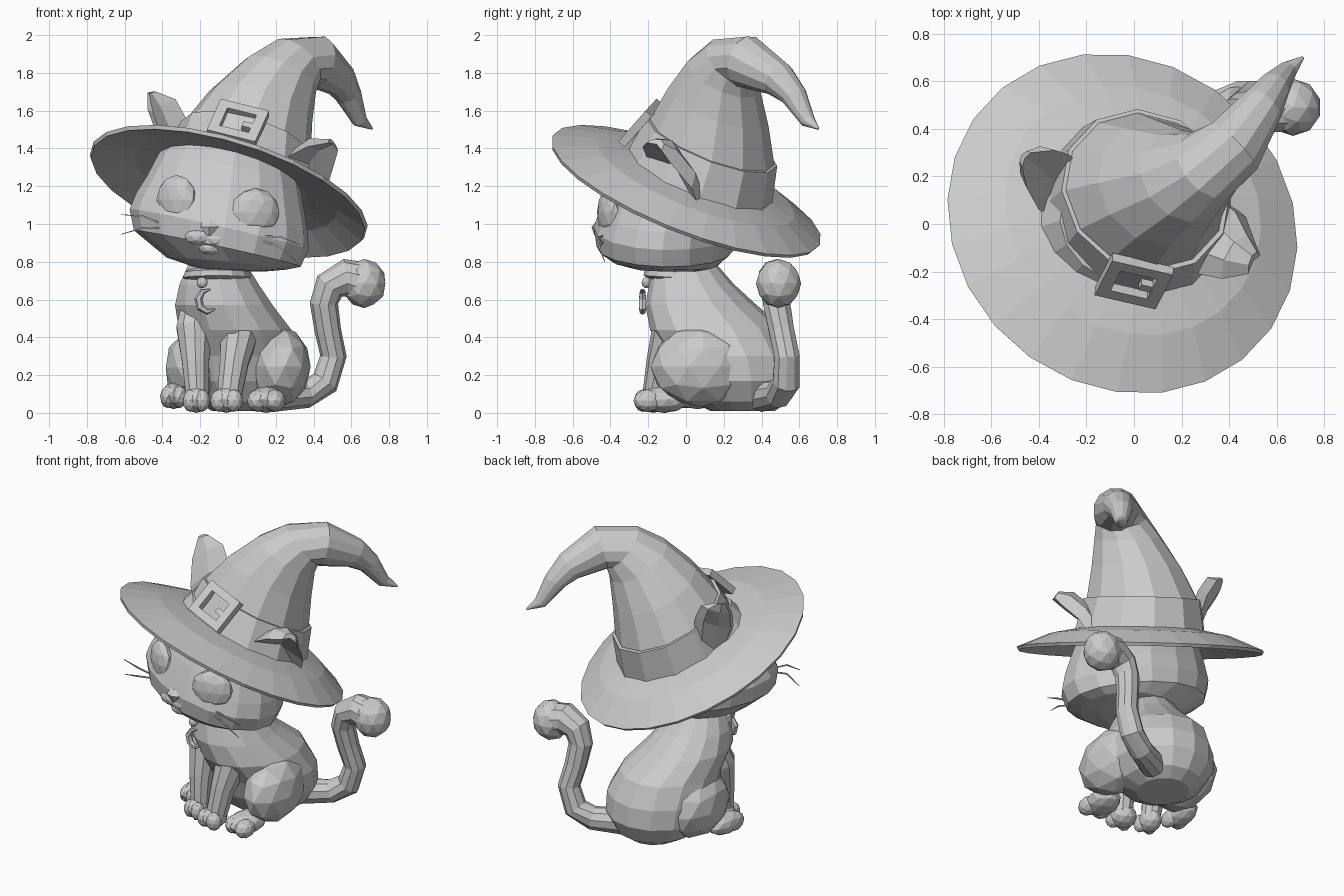
import bpy
import bmesh
import math
from mathutils import Vector, Matrix

if "Cube" in bpy.data.objects:
    bpy.data.objects.remove(bpy.data.objects["Cube"], do_unlink=True)

grey = bpy.data.materials.new("plain grey")
grey.use_nodes = True
grey.diffuse_color = (0.6, 0.6, 0.6, 1)
grey.node_tree.nodes["Principled BSDF"].inputs["Base Color"].default_value = (0.6, 0.6, 0.6, 1)


def finish(name, bm):
    bmesh.ops.recalc_face_normals(bm, faces=bm.faces[:])
    mesh = bpy.data.meshes.new(name)
    bm.to_mesh(mesh)
    bm.free()
    mesh.materials.append(grey)
    obj = bpy.data.objects.new(name, mesh)
    bpy.context.collection.objects.link(obj)
    return obj


def skin(name, rings):
    """Join rings of points into a closed surface."""
    bm = bmesh.new()
    rings = [[bm.verts.new(p) for p in ring] for ring in rings]
    count = len(rings[0])
    for lo, hi in zip(rings, rings[1:]):
        for k in range(count):
            j = (k + 1) % count
            bm.faces.new((lo[k], lo[j], hi[j], hi[k]))
    bm.faces.new(rings[0])
    bm.faces.new(rings[-1])
    return finish(name, bm)


def loft(name, points, radii, sides=8, side=(1, 0, 0), normals=None):
    """Skin elliptical rings placed along a path."""
    pts = [Vector(p) for p in points]
    rings = []
    for i, p in enumerate(pts):
        if normals:
            n = Vector(normals[min(i, len(normals) - 1)]).normalized()
        else:
            n = (pts[min(i + 1, len(pts) - 1)] - pts[max(i - 1, 0)]).normalized()
        v = n.cross(Vector(side)).normalized()
        u = v.cross(n)
        ru, rv = radii[i] if isinstance(radii[i], tuple) else (radii[i], radii[i])
        angles = [math.tau * (k + 0.5) / sides for k in range(sides)]
        rings.append([p + u * ru * math.cos(a) + v * rv * math.sin(a) for a in angles])
    return skin(name, rings)


def ball(name, centre, size, detail=2, turn=0):
    bm = bmesh.new()
    bmesh.ops.create_icosphere(bm, subdivisions=detail, radius=1)
    m = Matrix.Translation(centre) @ Matrix.Rotation(turn, 4, 'Z') @ Matrix.Diagonal((*size, 1))
    bmesh.ops.transform(bm, matrix=m, verts=bm.verts[:])
    return finish(name, bm)


def ear(name, stations, back):
    """Hollow-fronted ear: each station spans two edge points, bulging to the back."""
    rings = []
    for a, b in stations:
        a, b = Vector(a), Vector(b)
        bulge = Vector(back) * min(1, (b - a).length / .22)
        rings.append([a, a.lerp(b, .5) + bulge * .35, b,
                      a.lerp(b, .85) + bulge * .7, a.lerp(b, .5) + bulge, a.lerp(b, .15) + bulge * .7])
    return skin(name, rings)


# Torso, seated, with a narrow neck and a rounded rump
loft("torso",
     [(.02, .3, .01), (.02, .285, .06), (.015, .275, .17), (.01, .245, .3), (-.015, .17, .44),
      (-.075, .08, .57), (-.1, .03, .68), (-.11, -.01, .8)],
     [(.16, .17), (.25, .26), (.325, .325), (.335, .345), (.305, .36), (.265, .295), (.215, .225), (.15, .16)],
     sides=14, normals=[(0, 0, 1)])

# Haunches, hind feet and forelegs
ball("left_haunch", (.22, .08, .245), (.165, .27, .215), turn=.1)
ball("right_haunch", (-.225, .2, .24), (.165, .265, .205))
loft("left_foreleg", [(.02, -.02, .58), (.015, -.07, .45), (-.02, -.13, .27), (-.05, -.17, .06)],
     [.09, .11, .08, .065], sides=10)
loft("right_foreleg", [(-.22, .02, .58), (-.23, -.03, .45), (-.225, -.075, .27), (-.215, -.1, .06)],
     [.08, .1, .075, .06], sides=10)


def paw(name, x, y, width, length, z=.07):
    ball(name, (x, y, z), (width, length, .07), turn=-.15)
    for s, word in ((-1, "right"), (1, "left")):
        ball(f"{name}_{word}_toe", (x + s * width * .45, y - length * (.5 + s * .08), z - .005),
             (width * .58, length * .55, .06))


paw("left_front_paw", -.06, -.175, .085, .09)
paw("right_front_paw", -.22, -.11, .07, .09)
paw("left_hind_paw", .15, -.12, .1, .14)
paw("right_hind_paw", -.34, .06, .07, .14, .09)

# Tail, thickening into a round tip
loft("tail",
     [(.18, .4, .09), (.36, .49, .1), (.46, .53, .16), (.505, .535, .3), (.475, .505, .44),
      (.455, .48, .58), (.485, .475, .67), (.57, .48, .715), (.66, .49, .69)],
     [.085, .075, .075, .07, .07, .075, .085, .1, .11], sides=10, side=(0, 1, 0))
ball("tail_tip", (.668, .49, .685), (.118, .12, .13))

# Head, rolled to one side, widest at the cheeks
loft("head",
     [(-.03, -.09, .755), (-.06, -.11, .79), (-.11, -.11, .87), (-.1, -.11, .97), (-.085, -.095, 1.06),
      (-.065, -.07, 1.16), (-.045, -.03, 1.29), (-.02, .01, 1.43)],
     [(.17, .17), (.32, .28), (.455, .36), (.49, .375), (.47, .36), (.43, .35), (.385, .33), (.3, .26)],
     sides=16, side=(.985, -.17, 0), normals=[(.04, .02, 1), (.1, .04, 1), (.22, .04, 1), (.23, .05, 1)])

# Face
ball("left_eye", (.09, -.405, 1.06), (.135, .06, .13), turn=.25)
ball("right_eye", (-.325, -.35, 1.13), (.12, .06, .13), turn=-.55)
ball("left_muzzle", (-.1, -.43, .92), (.085, .05, .05))
ball("right_muzzle", (-.2, -.42, .935), (.085, .05, .05))
ball("chin", (-.14, -.41, .875), (.07, .05, .04))
loft("nose", [(-.155, -.46, .94), (-.152, -.465, .985), (-.15, -.45, 1.02)],
     [(.012, .025), (.055, .035), (.04, .02)], sides=6, normals=[(0, 0, 1)])
for k, (start, mid, tip) in enumerate([
        ((.1, -.43, .94), (.23, -.46, .93), (.33, -.44, .89)),
        ((.1, -.43, .92), (.22, -.46, .88), (.31, -.43, .8)),
        ((-.4, -.34, 1.0), (-.5, -.37, 1.04), (-.62, -.34, 1.05)),
        ((-.4, -.34, .98), (-.5, -.37, .98), (-.62, -.33, .945))]):
    loft(f"whisker_{k}", [start, mid, tip], [.006, .006, .002], sides=4, side=(0, 1, 0))

# Ears poking through the brim
ear("left_ear",
    [((.42, .07, 1.08), (.24, -.17, 1.27)), ((.47, .03, 1.19), (.27, -.21, 1.36)),
     ((.51, -.08, 1.32), (.37, -.23, 1.41)), ((.53, -.13, 1.39), (.48, -.21, 1.43))],
    (-.02, .08, .08))
ear("right_ear",
    [((-.22, .24, 1.3), (-.33, .03, 1.28)), ((-.27, .29, 1.55), (-.4, .06, 1.45)),
     ((-.33, .31, 1.66), (-.45, .15, 1.59)), ((-.43, .3, 1.7), (-.47, .24, 1.69))],
    (-.07, .06, .01))

# Collar with a bead and a crescent charm
loft("collar", [(-.11, -.02, .7), (-.11, -.025, .715), (-.11, -.03, .745), (-.11, -.03, .76)],
     [.17, (.185, .2), (.175, .19), .15], sides=14, normals=[(0, .06, 1)])
ball("collar_bead", (-.19, -.21, .69), (.03, .025, .03))
arc = [math.radians(a) for a in range(80, 311, 46)]
loft("crescent_charm", [(-.155 + .055 * math.cos(a), -.23, .595 + .06 * math.sin(a)) for a in arc],
     [.004, .016, .022, .022, .016, .004], sides=6, side=(0, 1, 0))

# Hat brim, a shallow tilted cone
up = Vector((.31, .4, 1)).normalized()
lean = (.73, -.68, 0)
rim = Vector((-.05, 0, 1.175))
base = Vector((.02, .08, 1.26))
loft("hat_brim", [base - up * .03, rim.lerp(base, .6) - up * .015, rim - up * .015, rim + up * .005,
                  rim.lerp(base, .6) + up * .015, base],
     [.36, .56, .755, .765, .56, .38], sides=24, side=lean, normals=[up])

# Hat crown, folding over at the top and hooking at the tip
loft("hat_crown",
     [base, (.05, .14, 1.44), (.12, .17, 1.62), (.22, .2, 1.78), (.31, .245, 1.86),
      (.415, .32, 1.86), (.535, .49, 1.765), (.585, .57, 1.68), (.645, .645, 1.545), (.71, .7, 1.505)],
     [.385, .35, .285, .21, .16, .14, .095, .07, .04, .006],
     sides=12, side=lean,
     normals=[up, up, up, (.45, .45, 1), (.8, .7, .9), (1, 1, -.35),
              (.7, .8, -.7), (.4, .5, -1), (.5, .55, -.9), (.9, .7, -.3)])
loft("hat_band", [base - up * .02, (.05, .137, 1.435)], [.41, .37], sides=12, side=lean, normals=[up])

# Buckle: four bars and a prong, laid on the band
across = Vector((.26, -.06, -.065)).normalized()
out = across.cross(Vector((.05, .15, .17))).normalized()
rise = out.cross(across)
frame = Matrix((across, rise, out)).transposed().to_4x4()
frame.translation = (0, -.24, 1.535)


def bar(name, x, y, w, h, depth=.045):
    bm = bmesh.new()
    bmesh.ops.create_cube(bm, size=1)
    m = frame @ Matrix.Translation((x, y, 0)) @ Matrix.Diagonal((w, h, depth, 1))
    bmesh.ops.transform(bm, matrix=m, verts=bm.verts[:])
    finish(name, bm)


for s, word in ((-1, "lower"), (1, "upper")):
    bar(f"buckle_{word}_bar", 0, s * .09, .27, .05)
for s, word in ((-1, "right"), (1, "left")):
    bar(f"buckle_{word}_bar", s * .108, 0, .054, .14)
bar("buckle_prong", .06, -.01, .06, .035, .035)
